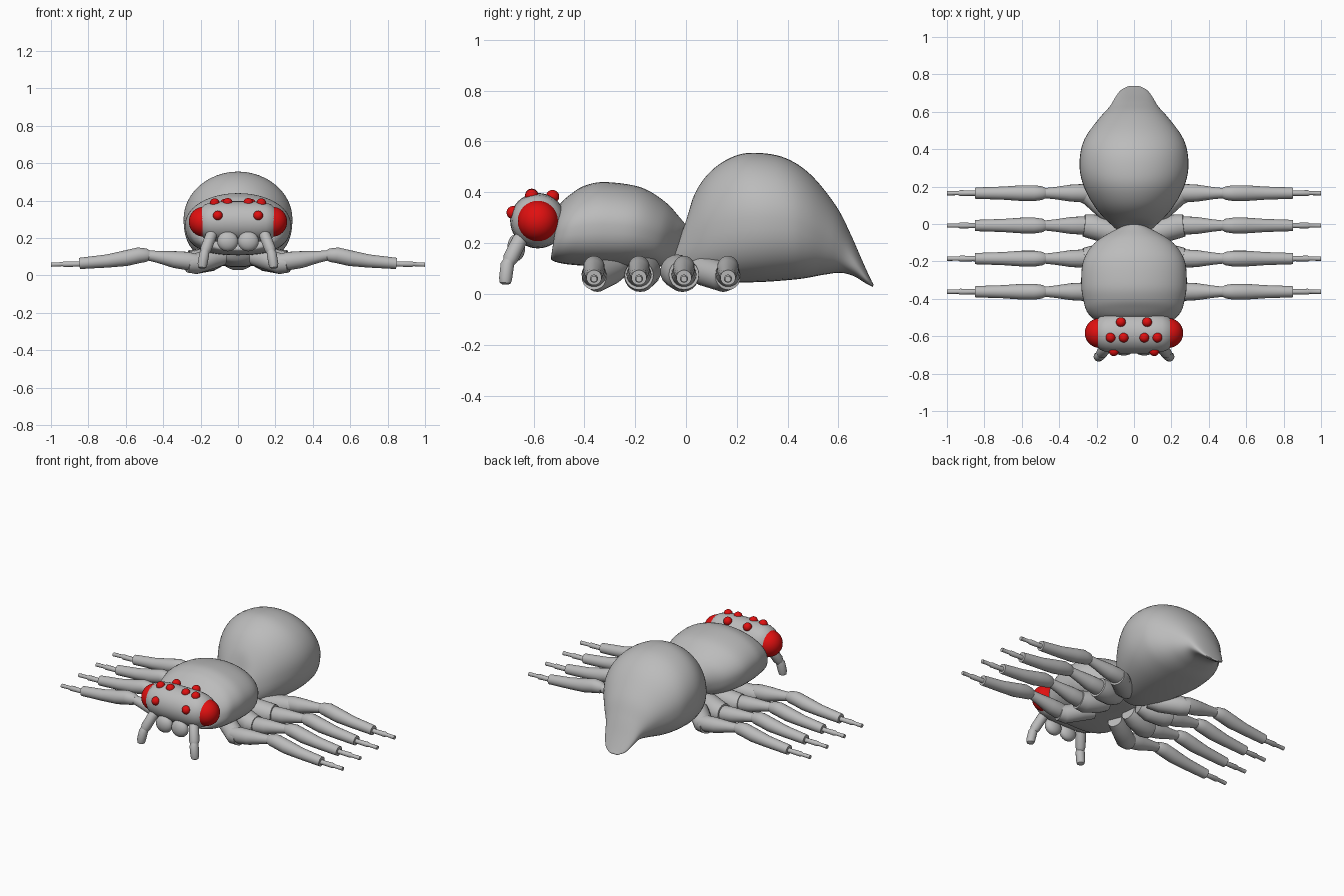
import bpy, bmesh, math
from mathutils import Vector

if "Cube" in bpy.data.objects:
    bpy.data.objects.remove(bpy.data.objects["Cube"])


def material(name, rgb):
    m = bpy.data.materials.new(name)
    m.diffuse_color = (*rgb, 1)
    m.use_nodes = True
    m.node_tree.nodes["Principled BSDF"].inputs["Base Color"].default_value = m.diffuse_color
    return m


GREY = material("body grey", (0.5, 0.5, 0.5))
RED = material("eye red", (0.75, 0.005, 0.005))


def finish(name, bm, mat, mirror=False, angle=40):
    bmesh.ops.recalc_face_normals(bm, faces=bm.faces)
    me = bpy.data.meshes.new(name)
    bm.to_mesh(me)
    bm.free()
    me.materials.append(mat)
    me.polygons.foreach_set("use_smooth", [True] * len(me.polygons))
    me.set_sharp_from_angle(angle=math.radians(angle))
    ob = bpy.data.objects.new(name, me)
    bpy.context.collection.objects.link(ob)
    if mirror:
        ob.modifiers.new("mirror", 'MIRROR').use_mirror_merge = False
    return ob


def skin(bm, rings):
    """Join a list of point rings into a closed skin."""
    vs = [[bm.verts.new(p) for p in ring] for ring in rings]
    n = len(vs[0])
    for a, b in zip(vs, vs[1:]):
        for i in range(n):
            j = (i + 1) % n
            bm.faces.new((a[i], a[j], b[j], b[i]))
    bm.faces.new(vs[0][::-1])
    bm.faces.new(vs[-1])


def spline(rows, steps):
    """Catmull-Rom through rows of numbers."""
    out = []
    for k in range(len(rows) - 1):
        p0, p1, p2, p3 = (rows[min(max(k + d, 0), len(rows) - 1)] for d in (-1, 0, 1, 2))
        for s in range(steps):
            t = s / steps
            out.append([0.5 * (2 * b + (c - a) * t + (2 * a - 5 * b + 4 * c - d) * t * t
                        + (3 * b - a - 3 * c + d) * t ** 3) for a, b, c, d in zip(p0, p1, p2, p3)])
    return out + [list(rows[-1])]


def body(name, rows, power, seg=48):
    """Rows: top y, top z, bottom y, bottom z, half width."""
    rings = []
    for yt, zt, yb, zb, w in spline(rows, 6):
        ring = []
        for i in range(seg):
            a = 2 * math.pi * i / seg
            c, s = math.cos(a), math.sin(a)
            e = 2 / power if s < 0 else 1
            x = w * math.copysign(abs(c) ** e, c)
            t = (1 + math.copysign(abs(s) ** e, s)) / 2
            ring.append((x, yb + (yt - yb) * t, zb + (zt - zb) * t))
        rings.append(ring)
    bm = bmesh.new()
    skin(bm, rings)
    return finish(name, bm, GREY, angle=60)


def tube(bm, pts, seg=20):
    """Round limb through (x, y, z, radius) points."""
    P = [Vector(p[:3]) for p in pts]
    rings = []
    for k, p in enumerate(P):
        d = (P[min(k + 1, len(P) - 1)] - P[max(k - 1, 0)]).normalized()
        u = d.orthogonal().normalized()
        if abs(d.z) < 0.9:
            u = d.cross(Vector((0, 0, 1))).normalized()
        v = d.cross(u)
        rings.append([p + pts[k][3] * (u * math.cos(2 * math.pi * i / seg)
                      + v * math.sin(2 * math.pi * i / seg)) for i in range(seg)])
    skin(bm, rings)


def ball(name, centre, radii, mat):
    bm = bmesh.new()
    bmesh.ops.create_uvsphere(bm, u_segments=28, v_segments=16, radius=1)
    for v in bm.verts:
        v.co = Vector(centre) + Vector([a * b for a, b in zip(v.co, radii)])
    return finish(name, bm, mat, True)


# Abdomen with its drooping tail
body("abdomen", [
    (0.0, .28, -.07, .12, .06), (.035, .395, -.03, .07, .12), (.10, .485, .06, .05, .2),
    (.19, .542, .18, .045, .262), (.28, .555, .30, .047, .29), (.39, .535, .41, .055, .283),
    (.49, .47, .47, .062, .25), (.59, .347, .54, .075, .185), (.647, .237, .607, .083, .13),
    (.694, .13, .66, .07, .1), (.725, .062, .705, .043, .07), (.738, .036, .735, .028, .03)], 2.4)

# Front body
body("front_body", [
    (-.50, .32, -.525, .16, .13), (-.495, .355, -.53, .135, .2), (-.45, .395, -.49, .12, .25),
    (-.40, .425, -.42, .112, .27), (-.32, .44, -.33, .108, .282), (-.18, .42, -.22, .108, .272),
    (-.083, .363, -.13, .108, .215), (-.024, .30, -.08, .11, .13), (.005, .265, -.05, .12, .06)], 2.6)

# Barrel-shaped head
bm = bmesh.new()
half = [(0, .109), (.06, .109), (.11, .107), (.15, .101), (.18, .09), (.2, .07)]
profile = [(-x, r) for x, r in half[:0:-1]] + half
tube(bm, [(x, -.583, .288, r) for x, r in profile], 40)
finish("head", bm, GREY)

# Eyes
ball("side_eye", (.183, -.583, .287), (.08, .08, .08), RED)
for i, (x, y, z) in enumerate([(.07, -.525, .383), (.055, -.607, .388),
                               (.125, -.607, .386), (.108, -.68, .32)]):
    ball(f"small_eye_{i + 1}", (x, y, z), (.026, .026, .026), RED)

# Jaws
ball("jaw", (.055, -.668, .182), (.056, .035, .053), GREY)

# Feelers beside the jaws
bm = bmesh.new()
tube(bm, [(.13, -.635, .235, .024), (.145, -.655, .21, .03), (.172, -.69, .14, .03), (.178, -.698, .12, .022)])
tube(bm, [(.175, -.695, .135, .021), (.18, -.703, .115, .027), (.19, -.71, .06, .026),
          (.191, -.711, .043, .022), (.191, -.711, .036, .01)])
finish("feeler", bm, GREY, True)

# Legs: hip, thigh, shin and foot, mirrored left to right
for n, (y, hip_y, hip_r) in enumerate([(-.362, -.27, .055), (-.185, -.15, .063),
                                       (-.008, -.05, .066), (.165, .03, .058)]):
    bm = bmesh.new()
    h = hip_r + .007
    tube(bm, [(.08, hip_y, .1, .045), (.14, hip_y * .7 + y * .3, .09, hip_r),
              (.23, y * .9 + hip_y * .1, h, hip_r), (.268, y, h + .003, hip_r * .9)])
    tube(bm, [(.22, y, .075, .04), (.27, y, .077, .049), (.34, y, .085, .045),
              (.42, y, .098, .033), (.485, y, .108, .026)])
    tube(bm, [(.475, y, .106, .028), (.49, y, .108, .036), (.53, y, .108, .042), (.6, y, .092, .042),
              (.7, y, .077, .035), (.848, y, .064, .03)])
    tube(bm, [(.83, y, .062, .016), (.86, y, .061, .014), (.93, y, .06, .016),
              (.94, y, .06, .011), (1.0, y, .058, .012)], 14)
    finish(f"leg_{n + 1}", bm, GREY, True)
